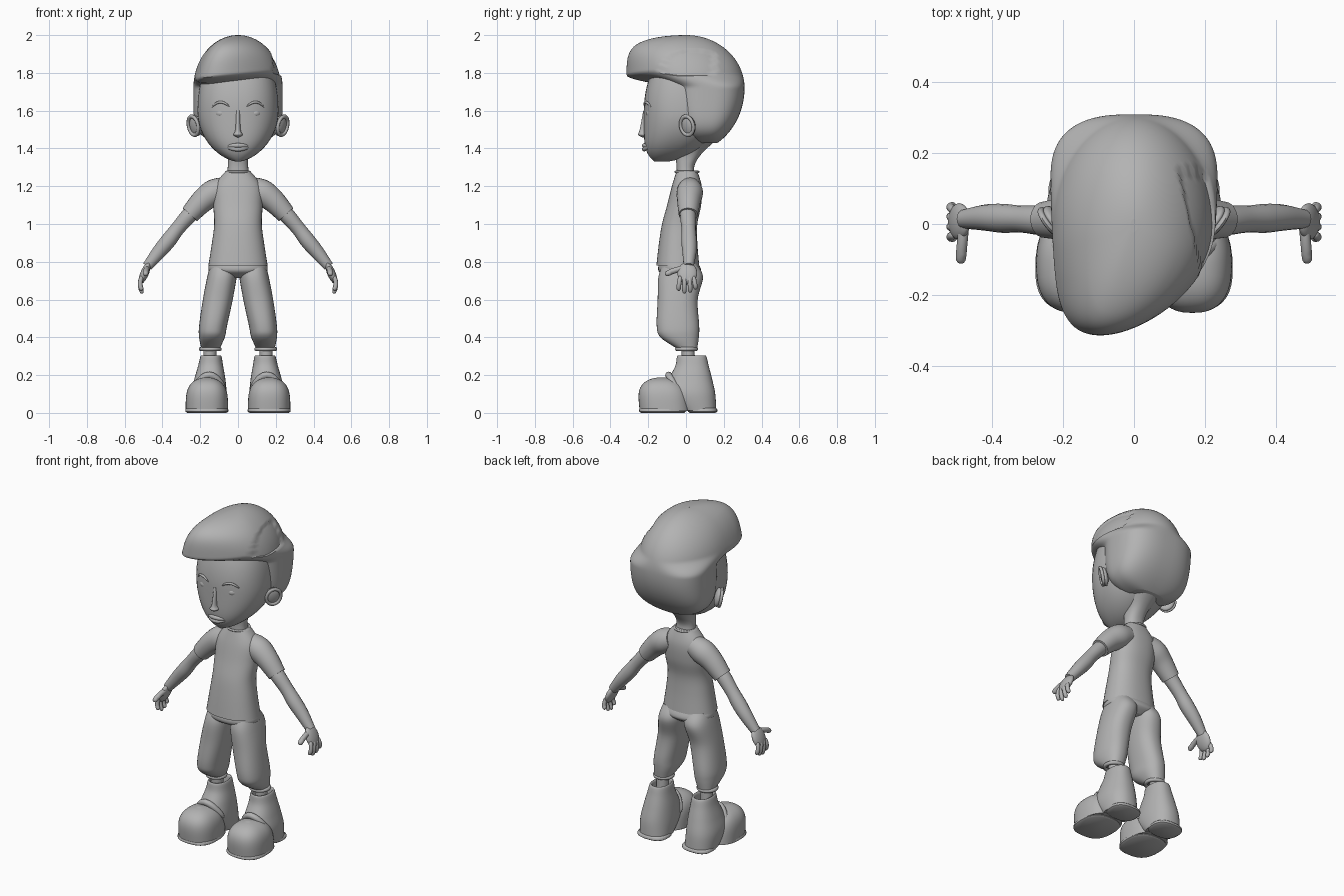
import bpy, bmesh, math
from mathutils import Vector

cube = bpy.data.objects.get("Cube")
if cube:
    bpy.data.objects.remove(cube)

clay = bpy.data.materials.new("clay_grey")
clay.use_nodes = True
clay.diffuse_color = (.45, .45, .45, 1)
clay.node_tree.nodes["Principled BSDF"].inputs["Base Color"].default_value = clay.diffuse_color


def finish(ob, name, mirror):
    """Name, colour, smooth and optionally mirror a part."""
    ob.name = name
    ob.data.materials.append(clay)
    bpy.ops.object.select_all(action='DESELECT')
    ob.select_set(True)
    bpy.context.view_layer.objects.active = ob
    bpy.ops.object.transform_apply(location=True, rotation=True, scale=True)
    bpy.ops.object.shade_smooth_by_angle(angle=math.radians(50))
    if mirror:
        ob.modifiers.new("mirror", 'MIRROR')


def skin(name, loops, mirror):
    """Skin a list of point loops and cap both ends."""
    bm = bmesh.new()
    rows = [[bm.verts.new(point) for point in loop] for loop in loops]
    for low, high in zip(rows, rows[1:]):
        for i in range(len(low)):
            bm.faces.new((low[i - 1], low[i], high[i], high[i - 1]))
    bm.faces.new(rows[0])
    bm.faces.new(rows[-1])
    bmesh.ops.recalc_face_normals(bm, faces=bm.faces)
    mesh = bpy.data.meshes.new(name)
    bm.to_mesh(mesh)
    bm.free()
    ob = bpy.data.objects.new(name, mesh)
    bpy.context.collection.objects.link(ob)
    finish(ob, name, mirror)


def spline(rows, steps=6):
    """Smooth interpolation through rows of numbers."""
    out = []
    last = len(rows) - 1
    for i in range(last):
        before, start, end, after = (rows[min(max(j, 0), last)] for j in range(i - 1, i + 3))
        for k in range(steps):
            t = k / steps
            out.append([b + t / 2 * (c - a + t * (2*a - 5*b + 4*c - d + t * (3*b - a - 3*c + d)))
                        for a, b, c, d in zip(before, start, end, after)])
    return out + [rows[last]]


def ring(z, wide, front, back, at=0, sweep=0, power=2.3):
    return z, wide, front, back, at, sweep, power


def signed_power(value, power):
    return math.copysign(abs(value) ** (2 / power), value)


def stack(name, rings, mirror=False, sides=40, adjust=Vector):
    """Horizontal superellipse rings, skinned from bottom to top."""
    loops = []
    for z, wide, front, back, at, sweep, power in rings:
        loop = []
        for i in range(sides):
            c, s = math.cos(math.tau * i / sides), math.sin(math.tau * i / sides)
            x = at + wide * signed_power(c, power) + sweep * max(0, -s) ** 2
            y = (front + back) / 2 + (back - front) / 2 * signed_power(s, power)
            loop.append(adjust((x, y, z)))
        loops.append(loop)
    skin(name, loops, mirror)


def tube(name, path, mirror=False, sides=16):
    """Round rings square to a path of (x, y, z, radius)."""
    loops = []
    for i, (*centre, radius) in enumerate(path):
        before, after = path[max(i - 1, 0)], path[min(i + 1, len(path) - 1)]
        along = (Vector(after[:3]) - Vector(before[:3])).normalized()
        side = along.orthogonal() if abs(along.y) > .9 else Vector((0, 1, 0)).cross(along)
        side.normalize()
        up = along.cross(side)
        loops.append([Vector(centre) + radius * (side * math.cos(math.tau * k / sides)
                                                 + up * math.sin(math.tau * k / sides))
                      for k in range(sides)])
    skin(name, loops, mirror)


def bow(name, start, middle, end, radius, blunt=8, mirror=False):
    """Bent sausage through three points; a blunter one keeps its thickness longer."""
    path = []
    for i in range(17):
        u = -math.cos(math.pi * i / 16)
        t = (u + 1) / 2
        centre = (Vector(start) * (t - 1) * (2*t - 1) + Vector(middle) * 4*t * (1 - t)
                  + Vector(end) * t * (2*t - 1))
        path.append((*centre, radius * math.sqrt(max(1 - abs(u) ** blunt, .01))))
    tube(name, path, mirror)


def ball(name, place, size, turn=(0, 0, 0)):
    bpy.ops.mesh.primitive_uv_sphere_add(segments=24, ring_count=14, location=place, rotation=turn)
    bpy.context.object.scale = size
    finish(bpy.context.object, name, True)


def hoop(name, place, radius, thick, stretch=(1, 1, 1), turn=(0, 0, 0), mirror=True):
    bpy.ops.mesh.primitive_torus_add(major_radius=radius, minor_radius=thick, major_segments=32,
                                     minor_segments=8, location=place, rotation=turn)
    bpy.context.object.scale = stretch
    finish(bpy.context.object, name, mirror)


# Head: pointed chin below the eye line, round crown above it
def head_ring(u):
    z = 1.6 - .27 * math.cos(math.pi * u)
    drop, rise = max(0, 1.6 - z) / .27, max(0, z - 1.6) / .35
    jaw = max(1 - drop ** 2, .01) ** .6
    crown = math.sqrt(1 - rise ** 2)
    return ring(z, .215 * jaw * crown ** .8, -.223 * crown * (1 - drop ** 6 / 4),
                (.3 * jaw - .11) * crown)


stack("head", [head_ring(i / 40) for i in range(41)])
stack("neck", spline([ring(z=1.25, wide=.06, front=-.05, back=.05),
                      ring(z=1.31, wide=.054, front=-.05, back=.045),
                      ring(z=1.38, wide=.06, front=-.06, back=.09),
                      ring(z=1.46, wide=.1, front=-.07, back=.18)]))

# Face
stack("nose", spline([ring(z=1.458, wide=.005, front=-.23, back=-.19),
                      ring(z=1.473, wide=.025, front=-.254, back=-.19),
                      ring(z=1.5, wide=.014, front=-.245, back=-.19),
                      ring(z=1.6, wide=.011, front=-.226, back=-.19)]))
ball("eyes", place=(.087, -.168, 1.586), size=(.038, .045, .03), turn=(0, 0, .25))
hoop("eyelids", place=(.087, -.197, 1.586), radius=.04, thick=.005,
     stretch=(1, .78, 1.2), turn=(math.pi / 2, 0, .3))
bow("eyebrows", start=(.045, -.22, 1.62), middle=(.095, -.212, 1.645), end=(.14, -.182, 1.615),
    radius=.007, blunt=2, mirror=True)
for lip, z in (("upper_lip", 1.416), ("lower_lip", 1.396)):
    bow(lip, start=(-.065, -.19, 1.41), middle=(0, -.221, z), end=(.065, -.19, 1.41),
        radius=.012, blunt=2)

# Ears
ball("ears", place=(.224, .012, 1.52), size=(.02, .046, .056), turn=(0, .2, -.65))
hoop("ear_rims", place=(.237, .005, 1.52), radius=.042, thick=.009,
     stretch=(1.2, 1, 1), turn=(0, math.pi / 2 + .2, -.65))


# Hair: a round cap that juts into a swept quiff above the brow
def hair_ring(u):
    z = 1.715 - .285 * math.cos(math.pi * u)
    drop, rise = max(0, 1.72 - z) / .3, min(max(0, z - 1.72) / .28, .999)
    dome = math.sqrt(1 - rise ** 2)
    jut = min(1, rise / .28)
    jut *= jut * (3 - 2 * jut)
    nape = .12 * drop ** 3 - .07
    quiff = -.315 * math.sqrt(1 - rise ** 6)
    return ring(z, .236 * dome * math.sqrt(1 - drop ** 6), nape + (quiff - nape) * jut,
                .31 * dome * math.sqrt(1 - (.87 * drop) ** 2),
                sweep=-.1 * jut * dome, power=2.7 - .7 * jut)


def comb(point):
    """Step the hair down beside its parting and lift the fringe on one side."""
    p = Vector(point)
    if p.y < .15 and p.z > 1.79 and p.x > .13 + .22 * (.15 - p.y):
        p -= Vector((p.x, p.y, p.z - 1.6)).normalized() * .01
    if p.y < -.05:
        p.z += .1 * p.x * min(1, -8 * p.y - .4) * min(max(0, 8 * (1.95 - p.z)), 1)
    return p


stack("hair", [hair_ring(i / 90) for i in range(91)], sides=80, adjust=comb)

# Shirt
stack("shirt_body", spline([ring(z=.78, wide=.157, front=-.157, back=.07),
                            ring(z=.9, wide=.138, front=-.143, back=.06),
                            ring(z=1, wide=.126, front=-.127, back=.06),
                            ring(z=1.1, wide=.13, front=-.1, back=.08),
                            ring(z=1.2, wide=.125, front=-.075, back=.083),
                            ring(z=1.28, wide=.065, front=-.05, back=.06)]))
hoop("collar", place=(0, .005, 1.276), radius=.061, thick=.006, mirror=False)
tube("sleeves", spline([(.07, .02, 1.19, .06), (.13, .02, 1.165, .07),
                        (.19, .015, 1.12, .062), (.255, .012, 1.05, .051)]), True, 24)

# Arms and hands
tube("arms", spline([(.2, .01, 1.1, .042), (.26, .01, 1.045, .042), (.32, .014, .975, .038),
                     (.37, .016, .91, .041), (.42, .018, .85, .037), (.48, .014, .775, .027)]), True)
ball("palms", place=(.494, .007, .74), size=(.022, .052, .062), turn=(0, -.4, 0))
for finger, y, tip in (("index", -.037, .65), ("middle", -.008, .632),
                       ("ring", .021, .638), ("little", .048, .66)):
    bow(finger + "_fingers", start=(.508, y * .8, .725), middle=(.518, y, .68),
        end=(.505, y * 1.05, tip), radius=.012, mirror=True)
bow("thumbs", start=(.48, 0, .765), middle=(.486, -.06, .754), end=(.49, -.11, .73),
    radius=.015, mirror=True)

# Trousers
stack("trouser_hips", spline([ring(z=.715, wide=.07, front=-.09, back=.04),
                              ring(z=.75, wide=.152, front=-.145, back=.08),
                              ring(z=.8, wide=.15, front=-.14, back=.06)]))
stack("trouser_legs", spline([ring(z=.345, wide=.05, front=-.055, back=.06, at=.145),
                              ring(z=.4, wide=.068, front=-.135, back=.068, at=.138),
                              ring(z=.46, wide=.074, front=-.155, back=.07, at=.132),
                              ring(z=.6, wide=.079, front=-.15, back=.062, at=.107),
                              ring(z=.72, wide=.078, front=-.146, back=.09, at=.085),
                              ring(z=.79, wide=.07, front=-.12, back=.055, at=.075)]), True)
hoop("trouser_cuffs", place=(.147, .003, .338), radius=.05, thick=.011)
tube("ankles", [(.15, .015, .2, .036), (.148, .01, .36, .034)], True)

# Shoes: collared heel, domed toe, strap and two-part sole
stack("shoe_heels", spline([ring(z=.012, wide=.088, front=-.03, back=.16, at=.152),
                            ring(z=.1, wide=.094, front=-.11, back=.155, at=.154),
                            ring(z=.18, wide=.082, front=-.09, back=.138, at=.149),
                            ring(z=.25, wide=.066, front=-.056, back=.12, at=.145),
                            ring(z=.3, wide=.055, front=-.047, back=.107, at=.143),
                            ring(z=.295, wide=.043, front=-.035, back=.093, at=.143),
                            ring(z=.25, wide=.04, front=-.03, back=.088, at=.143)]), True)


def toe_ring(u):
    rise = math.sin(math.pi / 2 * u)
    bulge = math.sqrt(max(1 - rise ** 4, .01))
    middle = -.11 - .02 * rise
    return ring(.01 + .178 * rise, .112 * bulge, middle - .135 * bulge, middle + .135 * bulge,
                at=.165, power=2.5)


stack("shoe_toes", [toe_ring(i / 20) for i in range(21)], True)
bow("shoe_straps", start=(.066, -.04, .11), middle=(.153, -.092, .2), end=(.24, -.04, .11),
    radius=.018, mirror=True)
for sole, wide, front, back, at in (("heel_soles", .092, .01, .166, .15),
                                    ("toe_soles", .114, -.248, 0, .165)):
    stack(sole, [ring(z, wide - inset, front + inset, back - inset, at, power=2.6)
                 for z, inset in ((0, .01), (.007, 0), (.018, 0), (.025, .006))], True)
